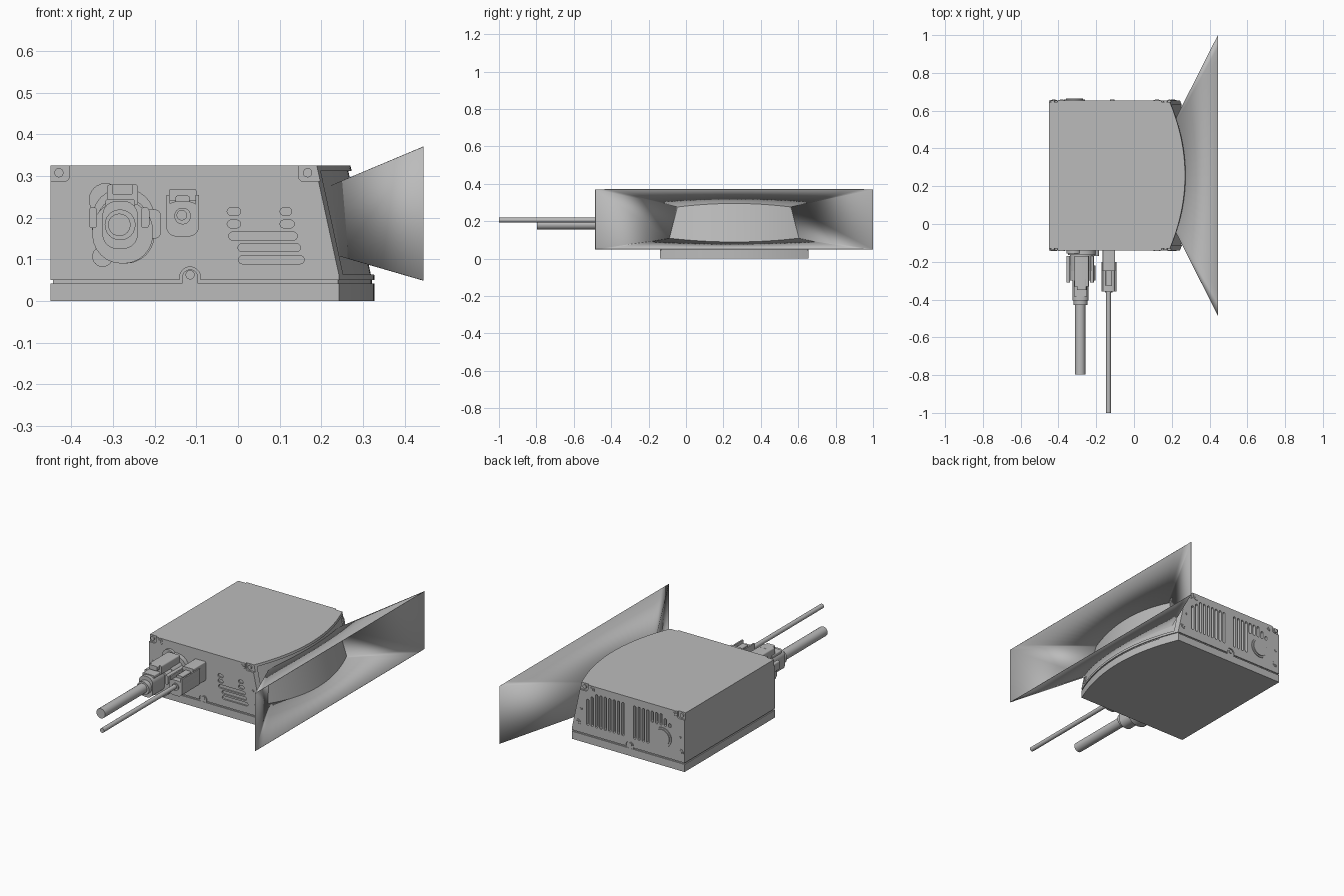
import bpy, bmesh, math

cube = bpy.data.objects.get("Cube")
if cube:
    bpy.data.objects.remove(cube, do_unlink=True)

grey = bpy.data.materials.new("neutral grey")
grey.use_nodes = True
grey.diffuse_color = (0.5, 0.5, 0.5, 1)
grey.node_tree.nodes["Principled BSDF"].inputs["Base Color"].default_value = (0.5, 0.5, 0.5, 1)

FRONT, BACK, MID = -0.14, 0.655, 0.2575
HALF = BACK - MID


def finish(name, bm, angle=30):
    bmesh.ops.recalc_face_normals(bm, faces=bm.faces)
    mesh = bpy.data.meshes.new(name)
    bm.to_mesh(mesh)
    bm.free()
    mesh.materials.append(grey)
    mesh.shade_smooth()
    mesh.set_sharp_from_angle(angle=math.radians(angle))
    ob = bpy.data.objects.new(name, mesh)
    bpy.context.collection.objects.link(ob)
    return ob


def loft(bm, loops, caps=True):
    rings = [[bm.verts.new(p) for p in loop] for loop in loops]
    n = len(rings[0])
    for a, b in zip(rings, rings[1:]):
        for i in range(n):
            j = (i + 1) % n
            bm.faces.new((a[i], a[j], b[j], b[i]))
    if caps:
        bm.faces.new(rings[0][::-1])
        bm.faces.new(rings[-1])


def rounded(cx, cz, w, h, r, steps=6):
    """Rounded rectangle outline in the xz plane."""
    pts = []
    r = min(r, w * 0.499, h * 0.499)
    for k, (sx, sz) in enumerate(((1, 1), (-1, 1), (-1, -1), (1, -1))):
        for s in range(steps + 1):
            a = math.pi / 2 * (k + s / steps)
            pts.append((cx + sx * (w / 2 - r) + r * math.cos(a),
                        cz + sz * (h / 2 - r) + r * math.sin(a)))
    return pts


def add_prism(bm, pts, y0, y1):
    loft(bm, [[(x, y, z) for x, z in pts] for y in (y0, y1)])


def block(name, cx, cz, w, h, r, y0, y1, steps=6):
    bm = bmesh.new()
    add_prism(bm, rounded(cx, cz, w, h, r, steps), y0, y1)
    return finish(name, bm)


def disc(name, cx, cz, r, y0, y1):
    return block(name, cx, cz, 2 * r, 2 * r, r, y0, y1)


# Bowed, raked nose of the housing
def nose(y, z):
    return 0.27 + 0.218 * (0.325 - max(z, 0.06)) - 0.537 * (y - MID) ** 2


def outline(z, inset=0.0):
    f, b = FRONT + inset, BACK - inset
    arc = [f + (b - f) * i / 32 for i in range(33)]
    return [(-0.45 + inset, b, z), (-0.45 + inset, f, z)] + [(nose(y, z) - inset, y, z) for y in arc]


def housing(name, levels, inset=0.0):
    bm = bmesh.new()
    loft(bm, [outline(z, inset) for z in levels])
    return finish(name, bm)


housing("base_plate", (0, 0.042))
housing("seam_core", (0.04, 0.056), 0.006)
shell = housing("upper_housing", (0.05, 0.06, 0.325))

# Recesses cut into the housing: window, slots, vents and corner pockets
cut = bmesh.new()
sections = []
for i in range(33):
    y = MID + 0.372 * (i / 16 - 1)
    sections.append([(nose(y, z) + dx, y, z) for dx, z in
                     ((-0.008, 0.064), (-0.008, 0.312), (0.06, 0.312), (0.06, 0.064))])
loft(cut, sections)

front_slots = [(-0.01, 0.215, 0.032), (0.115, 0.215, 0.028), (-0.01, 0.185, 0.032),
               (0.118, 0.185, 0.034), (0.06, 0.156, 0.165), (0.075, 0.128, 0.15), (0.08, 0.099, 0.158)]
for x, z, w in front_slots:
    add_prism(cut, rounded(x, z, w, 0.019, 0.0095), FRONT - 0.02, FRONT + 0.008)

for i in range(9):
    x = 0.145 - i * 0.027
    top = min(0.285, 0.245 + i * 0.02)
    add_prism(cut, rounded(x, (top + 0.1) / 2, 0.015, top - 0.1, 0.007, 3), BACK - 0.02, BACK + 0.02)
    x = -0.143 - i * 0.027
    top = min(0.285, 0.245 + (8 - i) * 0.02)
    low = 0.1 if x > -0.25 else 0.222
    add_prism(cut, rounded(x, (top + low) / 2, 0.015, top - low, 0.007, 3), BACK - 0.02, BACK + 0.02)

for y, s in ((FRONT, -1), (BACK, 1)):
    for x, w in ((-0.44, 0.07), (0.18, 0.07)):
        add_prism(cut, rounded(x, 0.325, w, 0.075, 0.012), y - s * 0.01, y + s * 0.02)
    add_prism(cut, rounded(-0.115, 0.05, 0.05, 0.064, 0.025), y - s * 0.005, y + s * 0.02)

cutter = finish("recess_cutter", cut)
cutter.hide_render = True
mod = shell.modifiers.new("recesses", 'BOOLEAN')
mod.operation = 'DIFFERENCE'
mod.solver = 'EXACT'
mod.object = cutter
bpy.context.view_layer.update()
result = bpy.data.meshes.new_from_object(shell.evaluated_get(bpy.context.evaluated_depsgraph_get()))
shell.modifiers.clear()
shell.data = result
result.shade_smooth()
result.set_sharp_from_angle(angle=math.radians(30))
bpy.data.objects.remove(cutter, do_unlink=True)

# Screws, the same on both end panels
screws = [(-0.383, 0.306, 0.018), (0.122, 0.306, 0.018), (-0.425, 0.103, 0.018), (0.207, 0.103, 0.018),
          (-0.425, 0.183, 0.007), (0.187, 0.183, 0.009)]
for y, s, side in ((FRONT, -1, "front"), (BACK, 1, "back")):
    for x, z, r in screws:
        disc(side + "_screw", x, z, r, y - s * 0.005, y + s * 0.002)
        disc(side + "_screw_centre", x, z, r * 0.55, y, y + s * 0.004)
    for x in (-0.43, 0.167):
        disc(side + "_corner_screw", x, 0.308, 0.011, y - s * 0.012, y - s * 0.002)
    block(side + "_tab", -0.115, 0.05, 0.038, 0.052, 0.019, y - s * 0.008, y - s * 0.001)
    disc(side + "_tab_screw", -0.115, 0.063, 0.011, y - s * 0.004, y + s * 0.003)

disc("vent_plug_rim", -0.315, 0.157, 0.055, BACK - 0.01, BACK + 0.004)
disc("vent_plug", -0.315, 0.157, 0.046, BACK, BACK + 0.009)

# Underside screws, in pairs at the corners
for x, dx in ((-0.4, 0.05), (0.19, -0.05)):
    for y, dy in ((-0.09, 0.03), (0.605, -0.03)):
        for px, py in ((x, y), (x + dx, y + dy)):
            bm = bmesh.new()
            loft(bm, [[(a, b, z) for a, b in rounded(px, py, 0.028, 0.028, 0.014)] for z in (0, 0.003)])
            finish("underside_screw", bm)

# Flared shroud around the window
EDGE, OUT = 0.445, HALF + 0.345


def side_y(x):
    return OUT - 1.977 * (EDGE - x)


def wall_z(x, top):
    return 0.37 - 0.42 * (EDGE - x) if top else 0.05 + 0.29 * (EDGE - x)


def meet(t, top):
    """Point where an upper or lower wall reaches the window, t from -1 to 1."""
    x = 0.25
    for _ in range(40):
        y = MID + t * side_y(x)
        x = 0.5 * x + 0.5 * (nose(y, wall_z(x, top)) - 0.008)
    return (x, MID + t * side_y(x), wall_z(x, top))


bm = bmesh.new()
ts = [i / 12 - 1 for i in range(25)]
inner = [meet(t, True) for t in ts] + [meet(t, False) for t in reversed(ts)]
outer = [(EDGE, MID + t * OUT, 0.37) for t in ts] + [(EDGE, MID + t * OUT, 0.05) for t in reversed(ts)]
loft(bm, [inner, outer], caps=False)
shroud = finish("flared_shroud", bm, 20)
thick = shroud.modifiers.new("thickness", 'SOLIDIFY')
thick.thickness = 0.002
thick.offset = 0

# Large power connector with cable
disc("power_flange_lower_ear", -0.325, 0.107, 0.025, FRONT, -0.155)
disc("power_flange_upper_ear", -0.318, 0.243, 0.04, FRONT, -0.155)
block("power_flange", -0.275, 0.18, 0.15, 0.18, 0.07, FRONT, -0.165)
block("power_flange_side", -0.205, 0.185, 0.04, 0.07, 0.015, FRONT, -0.17)
block("power_socket", -0.277, 0.172, 0.125, 0.155, 0.06, -0.16, -0.25)
block("power_collar", -0.277, 0.165, 0.146, 0.15, 0.07, -0.22, -0.3)
block("power_plug", -0.283, 0.183, 0.085, 0.115, 0.035, -0.25, -0.405)
block("power_latch", -0.277, 0.255, 0.075, 0.05, 0.008, -0.17, -0.33)
block("power_latch_grip", -0.277, 0.268, 0.05, 0.025, 0.005, -0.29, -0.35)
for x in (-0.348, -0.223):
    block("power_lever", x, 0.2, 0.02, 0.05, 0.008, -0.17, -0.31)
block("power_plug_ridge", -0.283, 0.235, 0.07, 0.02, 0.006, -0.3, -0.385)
disc("power_gland", -0.283, 0.183, 0.037, -0.4, -0.43)
disc("power_cable", -0.285, 0.183, 0.027, -0.42, -0.797)

# Small signal connector with cable
block("signal_socket", -0.133, 0.21, 0.066, 0.1, 0.012, FRONT, -0.21)
block("signal_plug", -0.133, 0.197, 0.079, 0.084, 0.025, -0.2, -0.357)
block("signal_latch", -0.133, 0.255, 0.066, 0.028, 0.005, FRONT, -0.25)
block("signal_latch_arm", -0.133, 0.243, 0.034, 0.02, 0.005, -0.24, -0.325)
for x in (-0.168, -0.098):
    block("signal_plug_rail", x, 0.235, 0.009, 0.04, 0.002, -0.2, -0.357, 2)
disc("signal_seal", -0.133, 0.204, 0.02, -0.35, -0.363)
disc("signal_cable", -0.135, 0.206, 0.0125, -0.355, -1.0)
